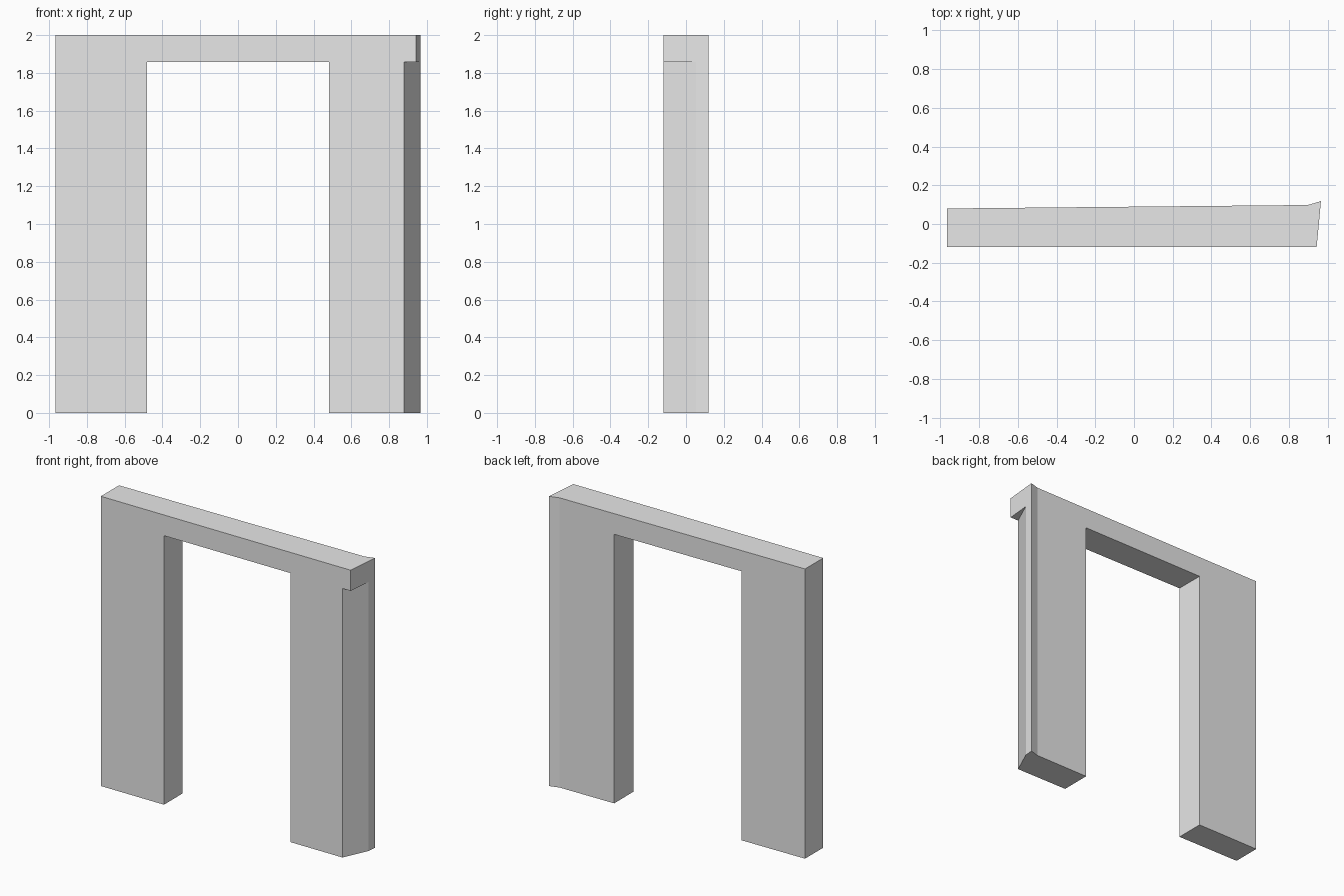
import bpy
import bmesh

cube = bpy.data.objects.get("Cube")
if cube:
    bpy.data.objects.remove(cube, do_unlink=True)

HEADER_Z = 1.857
FRONT, BACK = -0.118, 0.118

grey = bpy.data.materials.new("light_grey")
grey.use_nodes = True
grey.diffuse_color = (0.8, 0.8, 0.8, 1)
for node in grey.node_tree.nodes:
    if node.type == 'BSDF_PRINCIPLED':
        node.inputs["Base Color"].default_value = (0.8, 0.8, 0.8, 1)


def prism(name, outline, bottom, top):
    """Extrude a plan outline (x, y) between two heights."""
    bm = bmesh.new()
    base = bm.faces.new([bm.verts.new((x, y, bottom)) for x, y in outline])
    result = bmesh.ops.extrude_face_region(bm, geom=[base])
    moved = [v for v in result["geom"] if isinstance(v, bmesh.types.BMVert)]
    bmesh.ops.translate(bm, verts=moved, vec=(0, 0, top - bottom))
    bmesh.ops.recalc_face_normals(bm, faces=bm.faces)
    mesh = bpy.data.meshes.new(name)
    bm.to_mesh(mesh)
    bm.free()
    mesh.materials.append(grey)
    obj = bpy.data.objects.new(name, mesh)
    bpy.context.collection.objects.link(obj)
    return obj


def cut(target, cutter):
    """Subtract a cutter from the target and discard the cutter."""
    cutter.hide_render = True
    mod = target.modifiers.new("cut", 'BOOLEAN')
    mod.operation = 'DIFFERENCE'
    mod.solver = 'EXACT'
    mod.object = cutter
    bpy.context.view_layer.objects.active = target
    bpy.ops.object.modifier_apply(modifier=mod.name)
    bpy.data.objects.remove(cutter, do_unlink=True)


# Wall: slightly tapering plan with a flared rear corner
wall = prism("doorway_wall", [
    (-0.965, FRONT), (0.943, FRONT), (0.965, BACK),
    (0.897, 0.098), (-0.965, 0.08)], 0, 2)

# Doorway opening
cut(wall, prism("opening_cutter", [
    (-0.483, -0.5), (0.483, -0.5), (0.483, 0.5), (-0.483, 0.5)],
    -0.5, HEADER_Z))

# Slanted corner of the left pier, below the header
start, end = (0.88, FRONT), (0.959, 0.054)
dx, dy = end[0] - start[0], end[1] - start[1]
cut(wall, prism("corner_cutter", [
    (start[0] - dx, start[1] - dy), (1.5, start[1] - dy),
    (1.5, end[1] + dy), (end[0] + dx, end[1] + dy)],
    -0.5, HEADER_Z))
